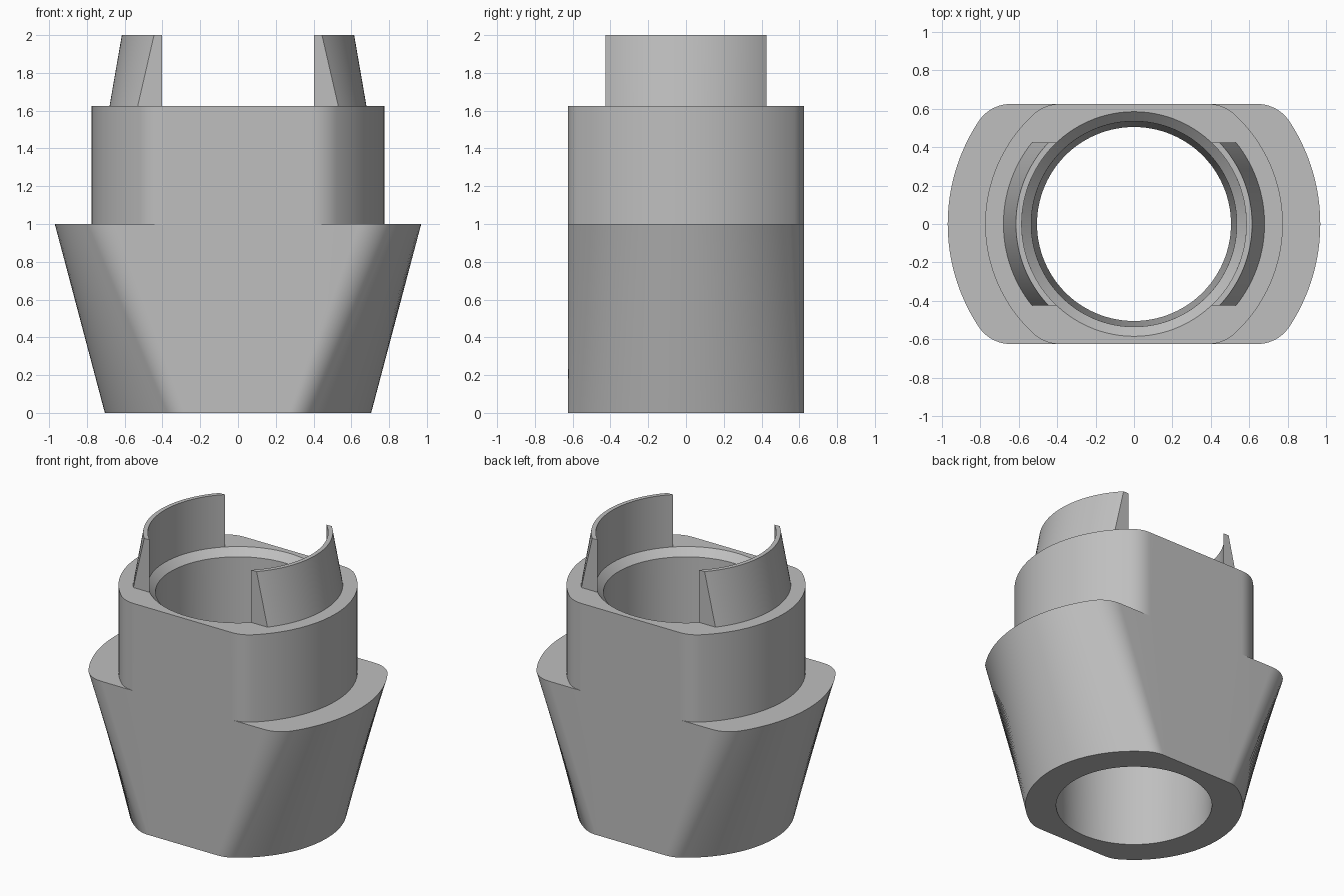
import bpy, bmesh
from math import sin, cos, asin, atan2, sqrt, hypot, radians, pi

cube = bpy.data.objects.get("Cube")
if cube:
    bpy.data.objects.remove(cube, do_unlink=True)

HALF_DEPTH = 0.625   # flat front and back
FILLET = 0.2         # corner rounding
TOP = 1.625          # shoulder that carries the tabs

grey = bpy.data.materials.new("plain grey")
grey.use_nodes = True
COLOUR = (0.52, 0.52, 0.52, 1)
grey.diffuse_color = COLOUR
grey.node_tree.nodes["Principled BSDF"].inputs["Base Color"].default_value = COLOUR


def finish(bm, name):
    bmesh.ops.remove_doubles(bm, verts=bm.verts, dist=1e-5)
    bmesh.ops.recalc_face_normals(bm, faces=bm.faces)
    mesh = bpy.data.meshes.new(name)
    bm.to_mesh(mesh)
    bm.free()
    mesh.materials.append(grey)
    obj = bpy.data.objects.new(name, mesh)
    bpy.context.collection.objects.link(obj)
    bpy.ops.object.select_all(action="DESELECT")
    obj.select_set(True)
    bpy.context.view_layer.objects.active = obj
    bpy.ops.object.shade_smooth_by_angle(angle=radians(30))
    return obj


def outline(radius, flat):
    """Circle cut by two flats, with filleted corners; 'flat' is the inner flat half width."""
    cy = HALF_DEPTH - FILLET
    cx = sqrt((radius - FILLET) ** 2 - cy ** 2)
    a = atan2(cy, cx)
    half = [(radius * cos(t), radius * sin(t)) for t in (-a + 2 * a * i / 40 for i in range(40))]
    half += [(cx + FILLET * cos(t), cy + FILLET * sin(t))
             for t in (a + (pi / 2 - a) * i / 10 for i in range(11))]
    half += [(flat - 2 * flat * i / 20, HALF_DEPTH) for i in range(21)]
    half += [(-cx - FILLET * cos(t), cy + FILLET * sin(t))
             for t in (pi / 2 - (pi / 2 - a) * i / 10 for i in range(10))]
    return half + [(-x, -y) for x, y in half]


# Body: tapered lower block, narrower collar and chamfered, slightly tapered bore
collar_flat = sqrt((0.775 - FILLET) ** 2 - (HALF_DEPTH - FILLET) ** 2)
collar = outline(0.775, collar_flat)


def bore(radius):
    return [(x * radius / hypot(x, y), y * radius / hypot(x, y)) for x, y in collar]


sections = [
    (outline(0.705, 0.25), 0), (outline(0.97, collar_flat), 1),
    (collar, 1), (collar, TOP),
    (bore(0.585), TOP), (bore(0.535), TOP - 0.05), (bore(0.505), 0),
]
bm = bmesh.new()
rings = [[bm.verts.new((x, y, z)) for x, y in pts] for pts, z in sections]
count = len(collar)
for k, ring in enumerate(rings):
    nxt = rings[(k + 1) % len(rings)]
    for i in range(count):
        j = (i + 1) % count
        bm.faces.new((ring[i], ring[j], nxt[j], nxt[i]))
finish(bm, "body")


# Tabs: curved upright walls, straight inside and sloped outside, cut square at the ends
def tab(name, side):
    bm = bmesh.new()
    steps = 32
    columns = []
    for i in range(steps + 1):
        column = []
        for r, z in ((0.585, TOP), (0.585, 2), (0.615, 2), (0.68, TOP)):
            a = asin(0.425 / r) * (2 * i / steps - 1)
            column.append(bm.verts.new((side * r * cos(a), side * r * sin(a), z)))
        columns.append(column)
    for c, d in zip(columns, columns[1:]):
        for k in range(4):
            m = (k + 1) % 4
            bm.faces.new((c[k], c[m], d[m], d[k]))
    bm.faces.new(columns[0])
    bm.faces.new(columns[-1])
    finish(bm, name)


tab("left_tab", 1)
tab("right_tab", -1)
